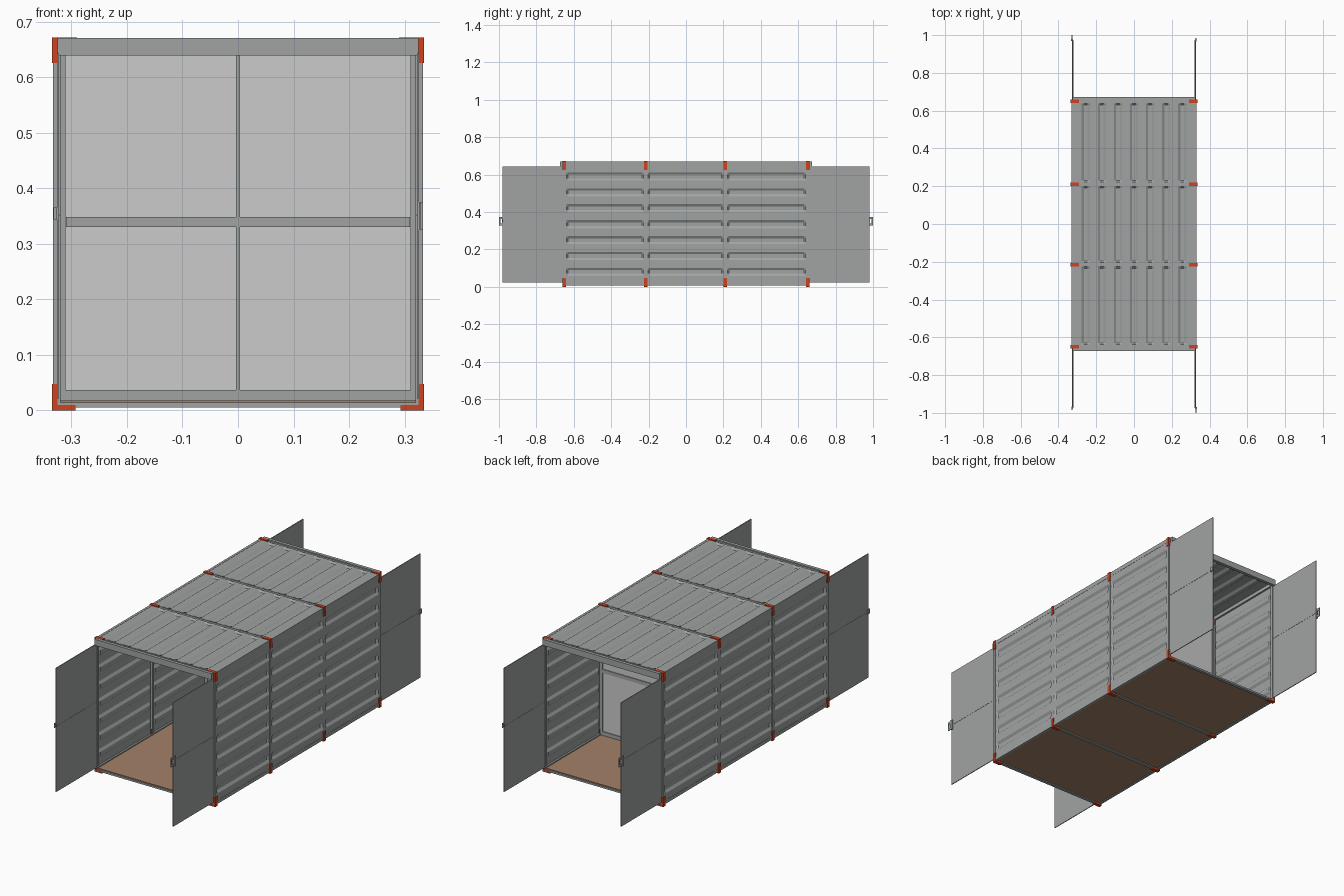
import bpy, bmesh
from mathutils import Vector

if "Cube" in bpy.data.objects:
    bpy.data.objects.remove(bpy.data.objects["Cube"])


def material(name, rgb):
    m = bpy.data.materials.new(name)
    m.diffuse_color = (*rgb, 1.0)
    m.use_nodes = True
    m.node_tree.nodes["Principled BSDF"].inputs["Base Color"].default_value = m.diffuse_color
    return m


GREY = material("steel_grey", (0.35, 0.37, 0.365))
ORANGE = material("bracket_orange", (0.62, 0.055, 0.015))
WOOD = material("floor_brown", (0.36, 0.22, 0.14))
PALE = material("partition_pale_grey", (0.60, 0.60, 0.60))


def finish(name, bm, mat):
    bmesh.ops.recalc_face_normals(bm, faces=bm.faces)
    me = bpy.data.meshes.new(name)
    bm.to_mesh(me)
    bm.free()
    me.materials.append(mat)
    ob = bpy.data.objects.new(name, me)
    bpy.context.collection.objects.link(ob)
    return ob


def boxes(name, ranges, mat):
    """One object made of boxes, each given as (x0, x1, y0, y1, z0, z1)."""
    bm = bmesh.new()
    for x0, x1, y0, y1, z0, z1 in ranges:
        vs = bmesh.ops.create_cube(bm, size=1)["verts"]
        for v in vs:
            v.co = Vector((x1 if v.co.x > 0 else x0,
                           y1 if v.co.y > 0 else y0,
                           z1 if v.co.z > 0 else z0))
    return finish(name, bm, mat)


def side(s, a, b):
    """Mirror an interval to side s."""
    return (a, b) if s > 0 else (-b, -a)


def ribbed_panel(name, place, u0, u1, ribs, v0, v1, depth=0.008):
    """Sheet with pressed-in ribs along v that fade out near both ends."""
    prof = [(u0, 0)]
    for c in ribs:
        prof += [(c - 0.022, 0), (c - 0.010, depth), (c + 0.010, depth), (c + 0.022, 0)]
    prof.append((u1, 0))
    stations = [(v0, 0), (v0 + 0.005, 0), (v0 + 0.014, 1),
                (v1 - 0.014, 1), (v1 - 0.005, 0), (v1, 0)]
    bm = bmesh.new()
    rows = [[bm.verts.new(place(u, v, h * k)) for u, h in prof] for v, k in stations]
    for a, b in zip(rows, rows[1:]):
        for i in range(len(prof) - 1):
            bm.faces.new((a[i], a[i + 1], b[i + 1], b[i]))
    ob = finish(name, bm, GREY)
    mod = ob.modifiers.new("thickness", "SOLIDIFY")
    mod.thickness = 0.002
    mod.offset = 0
    return ob


POSTS = (-0.65, -0.215, 0.21, 0.65)
BAYS = list(zip(POSTS, POSTS[1:]))

# corrugated side walls and roof, one sheet per bay
wall_ribs = [0.08 + 0.085 * k for k in range(7)]
roof_ribs = [-0.255 + 0.085 * k for k in range(7)]
for i, (a, b) in enumerate(BAYS):
    for s, label in ((-1, "left"), (1, "right")):
        ribbed_panel(f"{label}_wall_panel_{i + 1}",
                     lambda u, v, h, s=s: (s * (0.330 - h), v, u),
                     0.015, 0.66, wall_ribs, a + 0.006, b - 0.006)
    ribbed_panel(f"roof_panel_{i + 1}", lambda u, v, h: (u, v, 0.667 - h),
                 -0.326, 0.326, roof_ribs, a + 0.006, b - 0.006)

# upright posts, roof beams and floor beams at each bay line
boxes("upright_posts", [(*side(s, 0.320, 0.333), y - 0.007, y + 0.007, 0.01, 0.665)
                        for s in (-1, 1) for y in POSTS], GREY)
boxes("roof_beams", [(-0.325, 0.325, y - 0.008, y + 0.008, 0.654, 0.665)
                     for y in POSTS], GREY)
boxes("floor_beams", [(-0.325, 0.325, y - 0.008, y + 0.008, 0.005, 0.014)
                      for y in POSTS], GREY)

# long edge rails, top and bottom
boxes("edge_rails", [(*side(s, 0.320, 0.332), -0.655, 0.655, z0, z1)
                     for s in (-1, 1) for z0, z1 in ((0.007, 0.024), (0.648, 0.669))], GREY)

# header boards above both openings
boxes("opening_headers", [(-0.325, 0.325, *side(s, 0.657, 0.673), 0.640, 0.671)
                          for s in (-1, 1)], GREY)

# wooden floor
boxes("floor", [(-0.322, 0.322, -0.652, 0.652, 0.010, 0.018)], WOOD)

# orange corner brackets, L-shaped at top and bottom of each post
brackets = []
for s in (-1, 1):
    for y in POSTS:
        ys = (y - 0.009, y + 0.009)
        brackets += [(*side(s, 0.325, 0.335), *ys, 0.0, 0.048),
                     (*side(s, 0.293, 0.335), *ys, 0.0, 0.010),
                     (*side(s, 0.325, 0.335), *ys, 0.626, 0.672),
                     (*side(s, 0.290, 0.335), *ys, 0.663, 0.672)]
boxes("corner_brackets", brackets, ORANGE)

# inner partition with its rails
boxes("partition_panes", [(-0.322, 0.322, 0.207, 0.213, 0.018, 0.655)], PALE)
boxes("partition_rails", [
    (-0.310, 0.310, 0.203, 0.217, 0.331, 0.349),
    (-0.322, 0.322, 0.203, 0.217, 0.018, 0.037),
    (-0.322, 0.322, 0.203, 0.217, 0.640, 0.655),
    (-0.004, 0.004, 0.204, 0.216, 0.037, 0.640),
    (-0.322, -0.311, 0.204, 0.216, 0.037, 0.640),
    (0.311, 0.322, 0.204, 0.216, 0.037, 0.640)], GREY)

# four doors swung wide open, with mid strip, latch or catch
for sx, lx in ((-1, "left"), (1, "right")):
    for sy, ly in ((-1, "front"), (1, "back")):
        boxes(f"{ly}_{lx}_door", [
            (*side(sx, 0.3225, 0.3265), *side(sy, 0.650, 0.980), 0.022, 0.643)], GREY)
        boxes(f"{ly}_{lx}_door_strip", [
            (*side(sx, 0.3215, 0.3275), *side(sy, 0.660, 0.975), 0.350, 0.353)], GREY)
        if sx * sy < 0:
            # latch: plate with two lugs reaching past the door edge
            parts = [(*side(sx, 0.3265, 0.333), *side(sy, 0.968, 0.982), 0.325, 0.376),
                     (*side(sx, 0.3265, 0.330), *side(sy, 0.980, 1.000), 0.328, 0.340),
                     (*side(sx, 0.3265, 0.330), *side(sy, 0.980, 1.000), 0.362, 0.374),
                     (*side(sx, 0.3265, 0.330), *side(sy, 0.993, 1.000), 0.340, 0.362)]
        else:
            # catch: small block near the edge
            parts = [(*side(sx, 0.3265, 0.332), *side(sy, 0.966, 0.984), 0.344, 0.366)]
        boxes(f"{ly}_{lx}_door_latch", parts, GREY)
